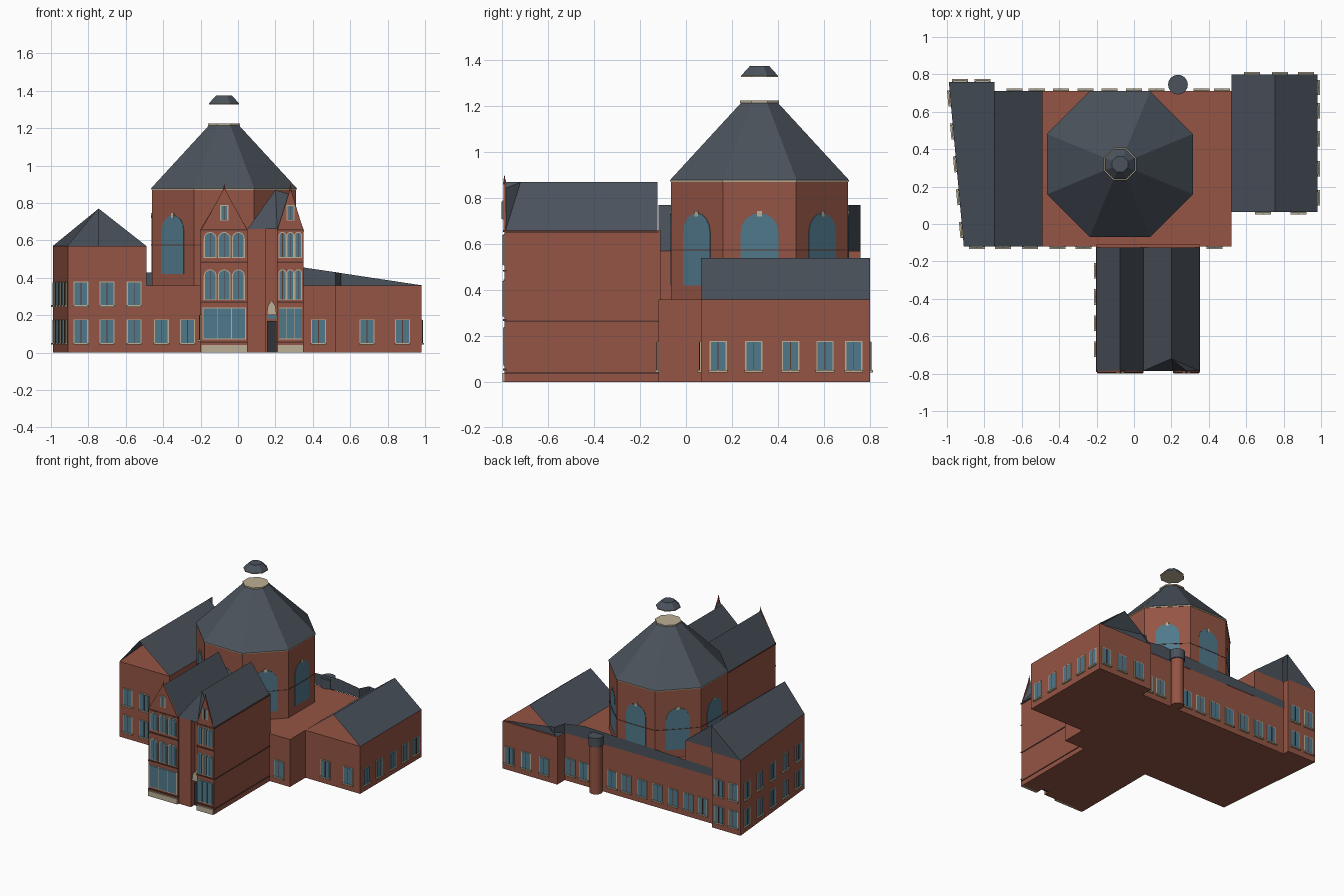
import bpy, bmesh, math
from mathutils import Vector

if "Cube" in bpy.data.objects:
    bpy.data.objects.remove(bpy.data.objects["Cube"])

COL = {"brick": (0.30, 0.09, 0.058, 1), "slate": (0.07, 0.085, 0.107, 1),
       "stone": (0.50, 0.43, 0.30, 1), "glass": (0.08, 0.19, 0.26, 1),
       "dark_brick": (0.10, 0.04, 0.03, 1), "door": (0.03, 0.035, 0.04, 1)}
MATS = {}
for k, c in COL.items():
    MATS[k] = bpy.data.materials.new(k)
    MATS[k].diffuse_color = c
parts = {}


def bm_for(name, mat):
    return parts.setdefault((name, mat), bmesh.new())


def sheet(name, mat, *faces):
    bm = bm_for(name, mat)
    for f in faces:
        bm.faces.new([bm.verts.new(p) for p in f])


def prism(name, mat, pts, vec):
    # closed solid: a polygon swept along a vector
    bm = bm_for(name, mat)
    a = [bm.verts.new(p) for p in pts]
    b = [bm.verts.new(Vector(p) + Vector(vec)) for p in pts]
    n = len(a)
    fs = [bm.faces.new(a[::-1]), bm.faces.new(b)]
    fs += [bm.faces.new((a[i], a[(i + 1) % n], b[(i + 1) % n], b[i])) for i in range(n)]
    bmesh.ops.recalc_face_normals(bm, faces=fs)


def floor_plan(name, mat, pts, z0, z1):
    prism(name, mat, [(x, y, z0) for x, y in pts], (0, 0, z1 - z0))


def box(name, mat, x0, x1, y0, y1, z0, z1):
    floor_plan(name, mat, [(x0, y0), (x1, y0), (x1, y1), (x0, y1)], z0, z1)


def on_wall(name, mat, x, y, ang, uv, depth):
    # panel standing proud of a wall whose outward normal points along ang
    c, s = math.cos(ang), math.sin(ang)
    prism(name, mat, [(x - s * u - c * .004, y + c * u - s * .004, v) for u, v in uv],
          (c * (depth + .004), s * (depth + .004), 0))


def outline(w, z0, z1, arch):
    h = w / 2
    if not arch:
        return [(-h, z0), (h, z0), (h, z1), (-h, z1)]
    rise = min(h, (z1 - z0) * .4)
    return [(-h, z0), (h, z0)] + [(h * math.cos(math.pi * i / 8), z1 - rise + rise * math.sin(math.pi * i / 8))
                                  for i in range(9)]


def window(x, y, ang, w=.072, z0=.052, z1=.173, arch=False, sill=True):
    on_wall("window_frames", "stone", x, y, ang, outline(w + .008, z0 - .004, z1 + .005, arch), .004)
    on_wall("window_panes", "glass", x, y, ang, outline(w - .004, z0, z1, arch), .006)
    on_wall("window_bars", "dark_brick", x, y, ang, outline(.004, z0, z1, False), .008)
    if sill:
        on_wall("window_sills", "stone", x, y, ang, outline(w + .014, z0 - .01, z0, False), .014)


FRONT, BACK, RIGHT, LEFT = -math.pi / 2, math.pi / 2, 0, math.pi

# main low body
box("main_body", "brick", -.6, .52, -.12, .71, 0, .36)
floor_plan("main_body", "brick", [(.5, .6), (.6, .6), (.57, .8), (.53, .71), (.5, .71)], 0, .36)
sheet("rear_parapet", "slate",
      [(.52, .713, .36), (-.75, .713, .36), (-.75, .713, .42), (.2, .713, .45), (.35, .713, .455), (.52, .713, .43)],
      [(.98, .79, .36), (.55, .79, .36), (.55, .79, .425)],
      [(.52, .713, .36), (.55, .79, .36), (.55, .79, .425), (.52, .713, .43)])

# left wing with slanting outer wall and open-ended roof
floor_plan("left_wing", "brick", [(-.91, -.12), (-.49, -.12), (-.49, .71), (-.75, .71), (-.75, .76), (-.99, .76)], 0, .57)
sheet("left_wing_roof", "slate",
      [(-.91, -.12, .57), (-.745, -.12, .77), (-.745, .76, .77), (-.99, .76, .57)],
      [(-.49, -.12, .57), (-.49, .71, .57), (-.745, .71, .77), (-.745, -.12, .77)],
      [(-.99, .76, .57), (-.745, .76, .77), (-.745, .76, .57)],
      [(-.745, .71, .57), (-.745, .71, .77), (-.49, .71, .57)])

# right wing with open-ended roof
box("right_wing", "brick", .52, .98, .065, .80, 0, .36)
sheet("right_wing_roof", "slate",
      [(.52, .065, .36), (.755, .065, .54), (.755, .80, .54), (.52, .80, .36)],
      [(.98, .065, .36), (.98, .80, .36), (.755, .80, .54), (.755, .065, .54)])

# octagonal drum, roof and lantern
OX, OY = -.075, .32


def ring(apothem, z):
    r = apothem / math.cos(math.pi / 8)
    return [(OX + r * math.cos(math.pi * (i + .5) / 4), OY + r * math.sin(math.pi * (i + .5) / 4), z) for i in range(8)]


def frustum(name, mat, a0, z0, a1, z1):
    lo, hi = ring(a0, z0), ring(a1, z1)
    sheet(name, mat, hi, lo[::-1], *[(lo[i], lo[(i + 1) % 8], hi[(i + 1) % 8], hi[i]) for i in range(8)])


frustum("drum", "brick", .385, .36, .385, .875)
frustum("drum_string_course", "dark_brick", .387, .572, .387, .577)
frustum("drum_cornice", "stone", .388, .87, .389, .878)
frustum("drum_roof", "slate", .39, .878, .08, 1.215)
frustum("lantern_floor", "stone", .085, 1.215, .085, 1.225)
frustum("lantern_cap_rim", "stone", .08, 1.327, .08, 1.333)
frustum("lantern_cap", "slate", .08, 1.333, .042, 1.375)
for i in range(8):
    a = i * math.pi / 4
    x, y = OX + .385 * math.cos(a), OY + .385 * math.sin(a)
    on_wall("drum_windows", "glass", x, y, a, outline(.165, .42, .735, True), .003)
    on_wall("drum_window_bars", "dark_brick", x, y, a, outline(.165, .572, .577, False), .005)
    on_wall("drum_window_keystones", "stone", x, y, a, outline(.02, .72, .745, False), .005)

# front wing: two bays with a recessed entrance between
floor_plan("front_wing", "brick", [(-.20, -.79), (.05, -.79), (.05, -.78), (.15, -.78), (.15, -.73), (.21, -.73),
                                   (.21, -.79), (.35, -.79), (.35, -.11), (-.20, -.11)], 0, .66)
L, M, R, E, T = -.20, .05, .35, .66, .87
sheet("front_wing_left_roof", "slate",
      [(L, -.785, E), (-.075, -.785, T), (-.075, -.125, T), (L, -.125, E)],
      [(M, -.785, E), (M, -.125, E), (-.075, -.125, T), (-.075, -.785, T)])
apex, bay = (.2, -.72, T), (.28, -.785, .845)
sheet("front_wing_right_roof", "slate",
      [(M, -.785, E), apex, (.2, -.125, T), (M, -.125, E)],
      [(R, -.785, E), (R, -.125, E), (.2, -.125, T), apex],
      [(R, -.785, E), apex, bay], [bay, apex, (.21, -.785, E)],
      [(.21, -.785, E), apex, (M, -.785, E)])
prism("rear_gables", "brick", [(L, -.13, E), (M, -.13, E), (-.075, -.13, T)], (0, .005, 0))
prism("rear_gables", "brick", [(M, -.13, E), (R, -.13, E), (.2, -.13, T)], (0, .005, 0))

# each front bay: gable, finial, plinth, shop window, arched windows
for x0, x1 in ((-.195, .048), (.212, .348)):
    cx, w = (x0 + x1) / 2, x1 - x0
    prism("front_gables", "brick", [(x0, -.794, E), (x1, -.794, E), (cx, -.794, .88)], (0, .01, 0))
    tip = (cx, -.79, .905)
    base = [(cx + .008 * math.cos(i * math.pi / 3), -.79 + .008 * math.sin(i * math.pi / 3), .86) for i in range(6)]
    sheet("gable_finials", "brick", base[::-1], *[(base[i], base[(i + 1) % 6], tip) for i in range(6)])
    box("plinth", "stone", x0, x1, -.798, -.78, 0, .04)
    on_wall("bay_window_frames", "stone", cx, -.79, FRONT, outline(w - .012, .07, .24, False), .004)
    for i in (-1, 0, 1):
        u = cx + i * w * .31
        on_wall("bay_window_panes", "glass", u, -.79, FRONT, outline(w * .29, .075, .235, False), .007)
        for z0, z1 in ((.285, .44), (.51, .64)):
            window(u, -.79, FRONT, w * .25, z0, z1, True, False)
    window(cx, -.794, FRONT, .036, .71, .785, False, False)
    for z in (.05, .265, .48, .653):
        box("bay_string_courses", "dark_brick", x0 - .004, x1 + .003, -.797, -.78, z, z + .008)
for z in (.035, .26, .648):
    box("side_string_courses", "dark_brick", -.204, -.19, -.79, -.12, z, z + .008)
    box("side_string_courses", "dark_brick", .34, .354, -.79, -.12, z, z + .008)

# entrance
on_wall("entrance_door", "door", .18, -.73, FRONT, outline(.05, 0, .17, False), .01)
on_wall("entrance_fanlight", "glass", .18, -.73, FRONT, outline(.05, .18, .22, False), .008)
on_wall("entrance_hood", "stone", .18, -.74, FRONT, [(-.027, .2), (.027, .2), (.02, .25), (0, .28), (-.02, .25)], .03)

# round stair turret at the rear
for nm, mt, r, z0, z1 in (("stair_turret", "brick", .045, 0, .36), ("stair_turret_cap", "slate", .053, .36, .43)):
    floor_plan(nm, mt, [(.235 + r * math.cos(i * math.pi / 8), .745 + r * math.sin(i * math.pi / 8)) for i in range(16)], z0, z1)

# front windows
for x in (-.84, -.70, -.555, -.41, -.27, .43):
    window(x, -.12, FRONT)
    if x < -.5:
        window(x, -.12, FRONT, z0=.255, z1=.375)
for x in (.69, .88):
    window(x, .065, FRONT)
# right wall windows
for y in (.14, .295, .455, .605, .73):
    window(.98, y, RIGHT, .068)
# rear windows
for x in (.63, .78, .92):
    window(x, .80, BACK)
for x in (-.64, -.52, -.39, -.26, -.13, 0, .12, .36, .47):
    window(x, .71, BACK)
for z0, z1 in ((.052, .173), (.255, .375)):
    for x in (-.93, -.81):
        window(x, .76, BACK, z0=z0, z1=z1)
    # slanting left wall windows
    for t in (.1, .3, .5, .7, .9):
        window(-.91 - .08 * t, -.12 + .88 * t, math.atan2(-.08, -.88), z0=z0, z1=z1)
# left side of the front wing
for y in (-.25, -.39, -.53, -.67):
    window(-.20, y, LEFT, .07, .07, .2)

# turn every collected part into an object
for (name, mat), bm in parts.items():
    me = bpy.data.meshes.new(name)
    bm.to_mesh(me)
    bm.free()
    me.materials.append(MATS[mat])
    bpy.context.collection.objects.link(bpy.data.objects.new(name, me))

for m in bpy.data.materials:
    if m.users and not m.is_grease_pencil:
        m.use_nodes = True
        m.node_tree.nodes["Principled BSDF"].inputs["Base Color"].default_value = m.diffuse_color
